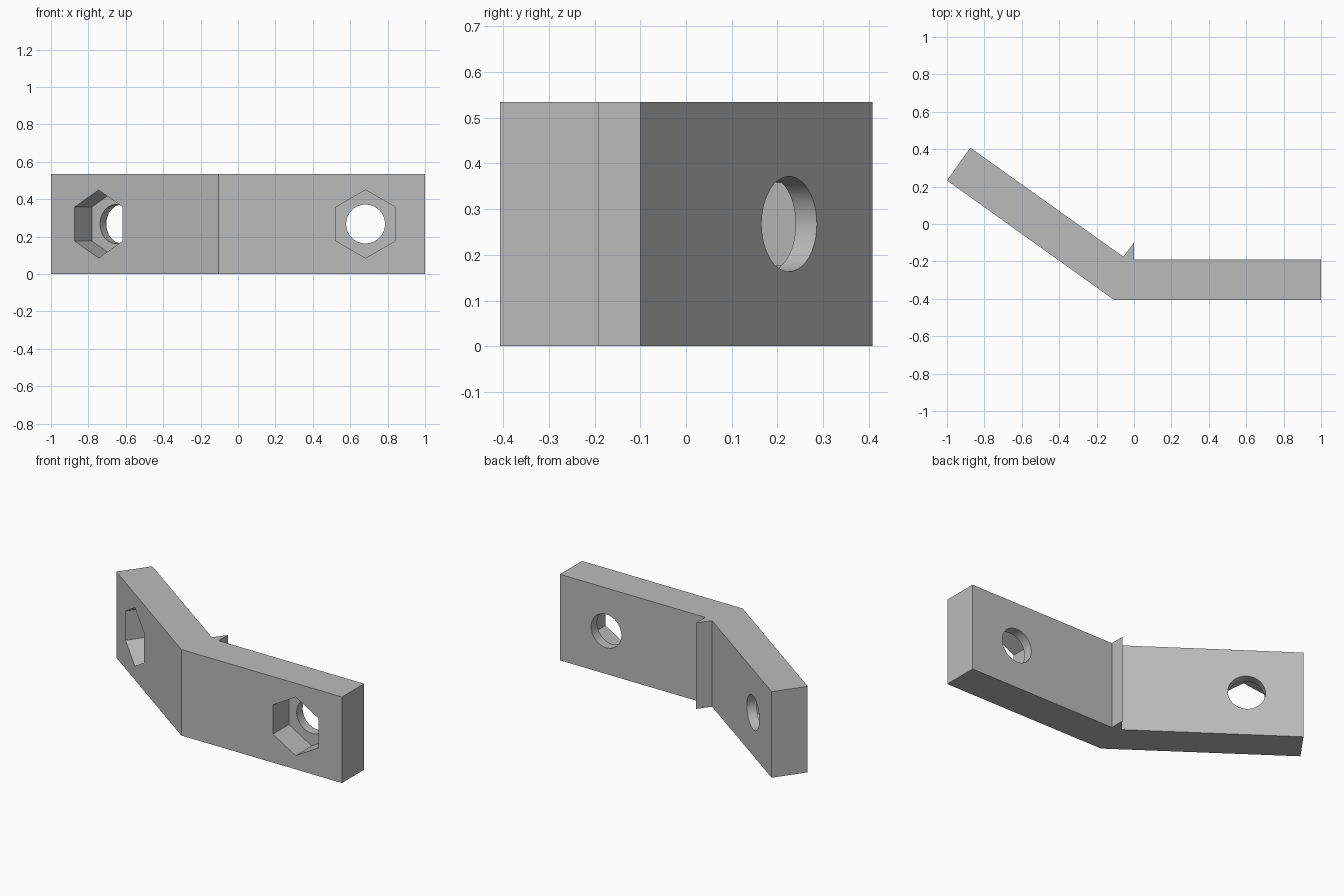
import bpy, bmesh
from math import radians
from mathutils import Matrix, Vector

cube = bpy.data.objects.get("Cube")
if cube:
    bpy.data.objects.remove(cube, do_unlink=True)

HEIGHT = 0.535
BEND = Vector((-0.105, -0.407, 0))
ANGLE = radians(-35.6)

# Plain grey material
grey = bpy.data.materials.new("plain grey")
grey.use_nodes = True
colour = (0.5, 0.5, 0.5, 1)
grey.diffuse_color = colour
grey.node_tree.nodes["Principled BSDF"].inputs["Base Color"].default_value = colour


def make_object(name, bm):
    bmesh.ops.recalc_face_normals(bm, faces=bm.faces)
    mesh = bpy.data.meshes.new(name)
    bm.to_mesh(mesh)
    bm.free()
    mesh.materials.append(grey)
    obj = bpy.data.objects.new(name, mesh)
    bpy.context.collection.objects.link(obj)
    return obj


# Bent plate with a small pointed rib at the inside of the bend
profile = [BEND[:2], (1, -0.407), (1, -0.19), (0, -0.19), (0, -0.1),
           (-0.057, -0.175), (-0.875, 0.408), (-1, 0.233)]
bm = bmesh.new()
base = bm.faces.new([bm.verts.new((x, y, 0)) for x, y in profile])
top = bmesh.ops.extrude_face_region(bm, geom=[base])["geom"]
bmesh.ops.translate(bm, vec=(0, 0, HEIGHT),
                    verts=[v for v in top if isinstance(v, bmesh.types.BMVert)])
bracket = make_object("bent_bracket", bm)


def cut(name, sides, radius, start, end, side, turn):
    """Cut a prism through the plate, running from start to end behind the front face."""
    bm = bmesh.new()
    bmesh.ops.create_cone(bm, cap_ends=True, segments=sides, radius1=radius,
                          radius2=radius, depth=end - start)
    bm.transform(Matrix.Translation(BEND + Vector((0, 0, HEIGHT / 2)))
                 @ Matrix.Rotation(turn, 4, "Z")
                 @ Matrix.Translation((side * 0.787, (start + end) / 2, 0))
                 @ Matrix.Rotation(radians(90), 4, "X"))
    cutter = make_object(name, bm)
    cutter.hide_render = True
    mod = bracket.modifiers.new(name, "BOOLEAN")
    mod.operation = "DIFFERENCE"
    mod.solver = "EXACT"
    mod.object = cutter
    bpy.ops.object.modifier_apply(modifier=mod.name)
    bpy.data.objects.remove(cutter, do_unlink=True)


# Hexagonal nut pockets in the front, round bolt holes through the back
bpy.context.view_layer.objects.active = bracket
bracket.select_set(True)
for side, turn in ((1, 0), (-1, ANGLE)):
    cut("nut_pocket", 6, 0.182, -0.1, 0.158, side, turn)
    cut("bolt_hole", 64, 0.104, 0.1, 0.4, side, turn)

bpy.ops.object.shade_smooth_by_angle(angle=radians(30))
